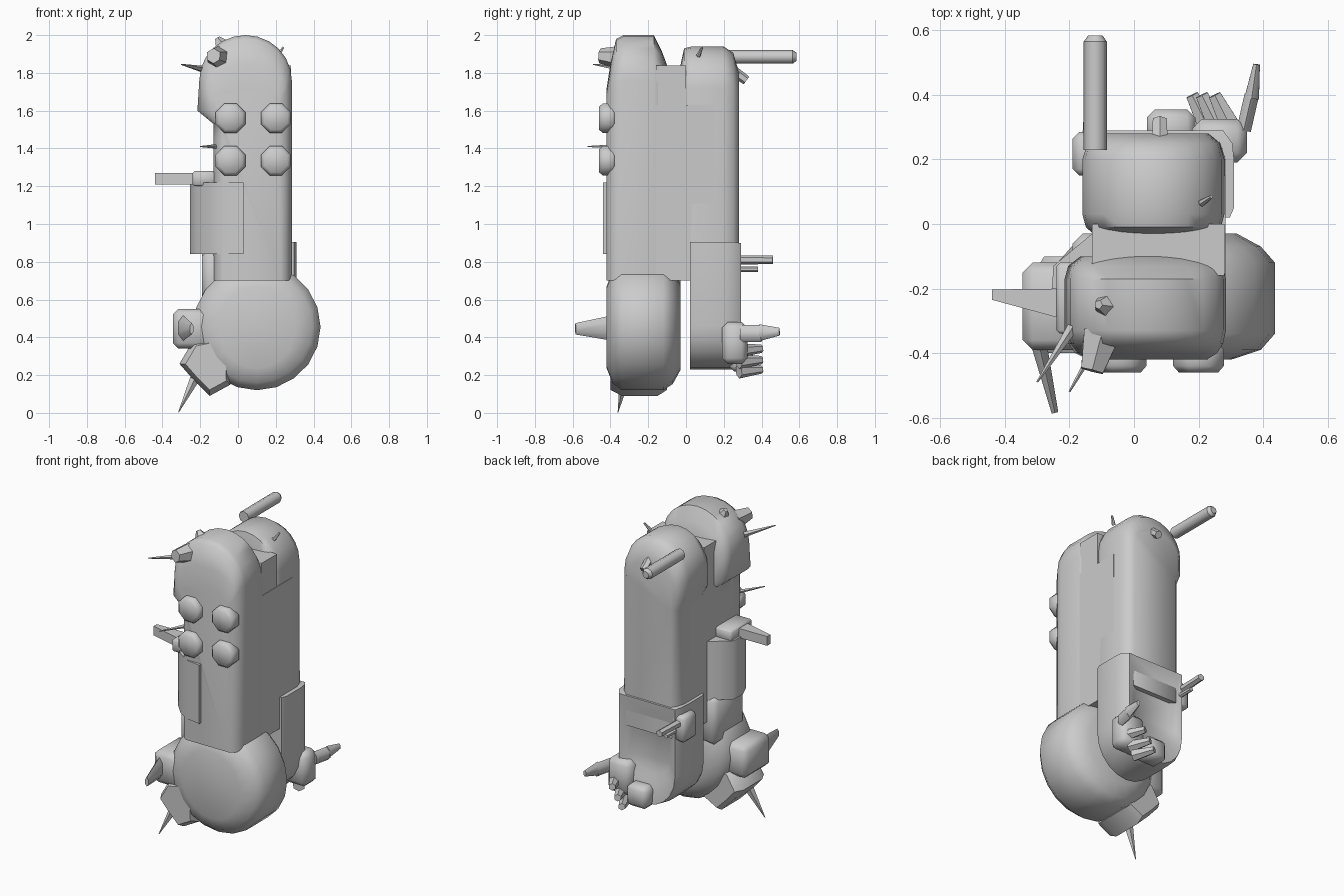
import bpy, bmesh, math
from mathutils import Vector

if "Cube" in bpy.data.objects:
    bpy.data.objects.remove(bpy.data.objects["Cube"])


def finish(name, bm, angle=55):
    bmesh.ops.recalc_face_normals(bm, faces=bm.faces)
    me = bpy.data.meshes.new(name)
    bm.to_mesh(me)
    bm.free()
    ob = bpy.data.objects.new(name, me)
    bpy.context.collection.objects.link(ob)
    bpy.ops.object.select_all(action='DESELECT')
    ob.select_set(True)
    bpy.context.view_layer.objects.active = ob
    bpy.ops.object.shade_smooth_by_angle(angle=math.radians(angle))
    return ob


def loft(name, outline, centre, levels, keep=-1):
    """Front outline (x, z) repeated along y; each level is (y, x scale, z scale).
    Points below height keep are not scaled in z."""
    bm = bmesh.new()
    cx, cz = centre
    rings = [[bm.verts.new((cx + (x - cx) * sx, y, z if z < keep else cz + (z - cz) * sz)) for x, z in outline]
             for y, sx, sz in levels]
    n = len(outline)
    for a, b in zip(rings, rings[1:]):
        for i in range(n):
            bm.faces.new((a[i], a[(i + 1) % n], b[(i + 1) % n], b[i]))
    bm.faces.new(rings[0])
    bm.faces.new(rings[-1])
    return finish(name, bm)


def slab(name, plan, z0, z1):
    """Top-view outline (x, y) extruded upward."""
    bm = bmesh.new()
    f = bm.faces.new([bm.verts.new((x, y, z0)) for x, y in plan])
    top = bmesh.ops.extrude_face_region(bm, geom=[f])
    bmesh.ops.translate(bm, vec=(0, 0, z1 - z0), verts=[v for v in top['geom'] if isinstance(v, bmesh.types.BMVert)])
    return finish(name, bm)


def rod(name, a, b, r1, r2, sides=8, flat=1.0):
    """Tapered rod between two points; flat scales its height."""
    a, b = Vector(a), Vector(b)
    bm = bmesh.new()
    bmesh.ops.create_cone(bm, cap_ends=True, segments=sides, radius1=r1, radius2=r2, depth=(b - a).length)
    q = (b - a).to_track_quat('Z', 'Y')
    for v in bm.verts:
        v.co.y *= flat
        v.co = q @ v.co + (a + b) / 2
    return finish(name, bm)


def block(name, lo, hi, bevel=0.0):
    bm = bmesh.new()
    bmesh.ops.create_cube(bm, size=1)
    lo, hi = Vector(lo), Vector(hi)
    for v in bm.verts:
        v.co = Vector([(lo[i] + hi[i]) / 2 + v.co[i] * (hi[i] - lo[i]) for i in range(3)])
    if bevel:
        bmesh.ops.bevel(bm, geom=bm.edges[:], offset=bevel, segments=1, affect='EDGES')
    return finish(name, bm)


def arc(cx, cz, rx, rz, a0, a1, n):
    return [(cx + rx * math.cos(math.radians(a0 + (a1 - a0) * i / n)),
             cz + rz * math.sin(math.radians(a0 + (a1 - a0) * i / n))) for i in range(n + 1)]


# Tall front body with a shoulder bulge on the left
front = [(-.13, .7), (.285, .7)] + arc(.04, 1.76, .245, .24, 0, 180, 12) + [(-.215, 1.6), (-.13, 1.53), (-.13, 1.45)]
loft("front_body", front, (.06, 1.6),
     [(-.42, .74, .3), (-.40, .88, .62), (-.37, .96, .95), (-.33, 1, 1), (-.17, 1, 1), (-.13, .96, .8), (-.1, .82, .6)],
     keep=1.61)

# Tall rear body
rear = [(-.13, .7), (.285, .7)] + arc(.06, 1.72, .22, .22, 0, 180, 12) + [(-.16, 1.6), (-.13, 1.53)]
loft("rear_body", rear, (.06, 1.6),
     [(-.03, .85, .7), (-.01, .95, .97), (.03, 1, 1), (.2, 1, 1), (.25, .93, .9), (.28, .77, .6)], keep=1.61)

# Filling between the two bodies, with a lower notch at the top
block("middle_body", (-.13, -.3, .7), (.283, .15, 1.63))
block("top_bridge", (-.13, -.16, 1.5), (.28, 0, 1.84))

# Round front bulb
loft("front_bulb", arc(.1, .455, .337, .335, 0, 360, 20)[:-1], (.1, .45),
     [(-.42, .6, .65), (-.39, .87, .88), (-.34, 1, 1), (-.12, 1, 1), (-.07, .87, .9), (-.03, .65, .68)])

# Rear lower housing, closed by a sunken recess at the back
housing = [(.31, .905), (-.15, .905)] + arc(.08, .46, .23, .23, 180, 360, 10)
loft("rear_housing", housing, (.05, .56),
     [(.02, .95, 1), (.05, 1, 1), (.2, 1, 1), (.25, .98, 1), (.29, .87, .98), (.275, .7, .55), (.25, .55, .42)])

# Four round studs on the front
for x in (-.04, .2):
    for z in (1.335, 1.56):
        loft("front_stud", arc(x, z, .085, .085, 22.5, 382.5, 8)[:-1], (x, z),
             [(-.46, .78, .78), (-.44, 1, 1), (-.39, 1, 1), (-.37, .8, .8)])

# Curved side pouch and hip
slab("side_pouch", [(.03, -.05), (-.13, -.03), (-.25, -.13), (-.255, -.22), (-.22, -.3), (-.15, -.375),
                    (-.07, -.425), (.03, -.44)], .84, 1.22)
block("left_hip", (-.19, -.34, .55), (-.05, -.03, .86), .03)

# Side horn with its socket
block("horn_socket", (-.24, -.34, 1.2), (-.1, -.12, 1.28), .01)
slab("side_horn", [(-.2, -.2), (-.44, -.203), (-.44, -.235), (-.2, -.3)], 1.21, 1.27)

# Rear barrel and small back pegs
rod("barrel", (-.12, .23, 1.885), (-.12, .565, 1.885), .036, .036, 8)
rod("barrel_tip", (-.12, .565, 1.885), (-.12, .585, 1.885), .036, .022, 8)
rod("back_peg", (.08, .21, 1.84), (.08, .32, 1.76), .03, .025, 6)
block("hip_box", (-.19, .15, .69), (-.09, .285, .86), .02)
rod("hip_peg", (-.14, .24, .81), (-.13, .46, .81), .025, .022, 6)
rod("hip_peg_small", (-.12, .24, .76), (-.12, .38, .76), .015, .014, 6)
rod("top_nub", (.21, .065, 1.89), (.24, .085, 1.935), .012, .006, 6)

# Rear hand: palm, thumb and fingers
block("palm", (.18, .19, .26), (.35, .325, .48), .03)
block("lower_knuckle", (.04, .23, .22), (.19, .355, .36), .025)
rod("thumb", (.34, .29, .42), (.365, .4, .42), .026, .026, 6, 1.7)
rod("thumb_tip", (.365, .39, .425), (.38, .495, .43), .026, .012, 6, 1.7)
for x, z in ((.18, .23), (.21, .28), (.25, .34)):
    rod("finger", (x + .06, .28, z - .01), (x, .4, z), .038, .022, 6)

# Front left hand: wrist, pointing finger, lower lump and spike
block("wrist", (-.345, -.39, .34), (-.1, -.12, .55), .03)
rod("pointer", (-.3, -.35, .45), (-.245, -.585, .445), .03, .012, 6, 2.5)
loft("lower_lump", [(-.05, .42), (-.24, .38), (-.31, .26), (-.24, .18), (-.15, .09), (-.04, .15)], (-.15, .25),
     [(-.4, .8, .8), (-.34, 1, 1), (-.15, 1, 1), (-.1, .8, .8)])
rod("lower_spike", (-.22, -.32, .2), (-.315, -.36, .003), .03, .002, 5)

# Head details
rod("head_socket", (-.1, -.34, 1.88), (-.13, -.455, 1.89), .065, .04, 6)
rod("head_spike", (-.19, -.32, 1.82), (-.3, -.49, 1.845), .018, .003, 5)
rod("side_spike", (-.12, -.38, 1.41), (-.2, -.52, 1.41), .012, .003, 5)
rod("head_crest", (-.03, -.26, 1.86), (-.11, -.25, 1.985), .1, .015, 5)
